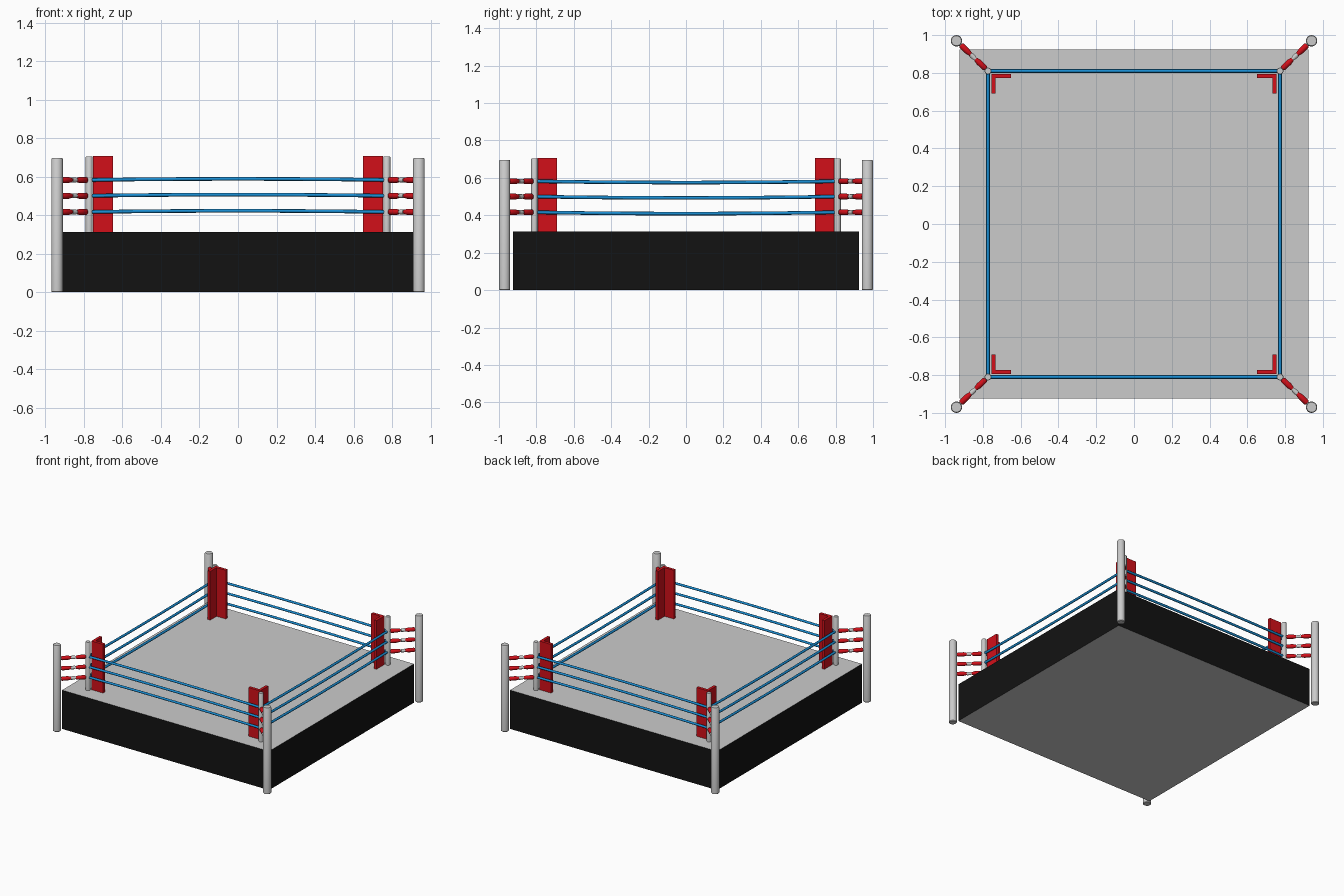
import bpy, bmesh
from mathutils import Vector, Matrix

if "Cube" in bpy.data.objects:
    bpy.data.objects.remove(bpy.data.objects["Cube"])


def material(name, rgb):
    m = bpy.data.materials.new(name)
    m.diffuse_color = (*rgb, 1)
    m.use_nodes = True
    m.node_tree.nodes["Principled BSDF"].inputs["Base Color"].default_value = m.diffuse_color
    return m


RED = material("red_vinyl", (0.65, 0.005, 0.01))
BLUE = material("blue_rope", (0.01, 0.27, 0.65))
BLACK = material("black_skirt", (0.006, 0.006, 0.006))
GREY = material("grey_canvas", (0.6, 0.6, 0.6))


def finish(name, bm, mats=(), smooth=False):
    bmesh.ops.recalc_face_normals(bm, faces=bm.faces)
    me = bpy.data.meshes.new(name)
    bm.to_mesh(me)
    bm.free()
    for m in mats:
        me.materials.append(m)
    ob = bpy.data.objects.new(name, me)
    bpy.context.collection.objects.link(ob)
    if smooth:
        bpy.ops.object.select_all(action='DESELECT')
        ob.select_set(True)
        bpy.context.view_layer.objects.active = ob
        bpy.ops.object.shade_smooth_by_angle(angle=0.7)
    return ob


def lathe(name, start, axis, profile, sides, mat=None):
    """Closed round solid along axis; profile is (distance, radius) pairs."""
    bm = bmesh.new()
    turn = Vector((0, 0, 1)).rotation_difference(axis).to_matrix()
    rings = []
    for d, r in profile:
        ring = []
        for i in range(sides):
            spin = Matrix.Rotation(6.2831853 * i / sides, 3, 'Z')
            ring.append(bm.verts.new(start + turn @ (spin @ Vector((r, 0, 0)) + Vector((0, 0, d)))))
        rings.append(ring)
    for a, b in zip(rings, rings[1:]):
        for i in range(sides):
            j = (i + 1) % sides
            bm.faces.new((a[i], a[j], b[j], b[i]))
    bm.faces.new(rings[0])
    bm.faces.new(rings[-1])
    return finish(name, bm, [mat] if mat else [], True)


def rope(name, a, b, bow):
    """Slightly bowed rope between two inner posts."""
    cu = bpy.data.curves.new(name, 'CURVE')
    cu.dimensions = '3D'
    cu.bevel_depth = 0.0095
    cu.bevel_resolution = 2
    cu.use_fill_caps = True
    sp = cu.splines.new('POLY')
    sp.points.add(6)
    for i, p in enumerate(sp.points):
        t = i / 6
        v = a.lerp(b, t) + Vector((0, 0, bow * 4 * t * (1 - t)))
        p.co = (*v, 1)
    cu.materials.append(BLUE)
    ob = bpy.data.objects.new(name, cu)
    bpy.context.collection.objects.link(ob)


DECK = 0.313
PX, PY = 0.94, 0.97      # outer posts
IX, IY = 0.773, 0.81     # inner posts
LEVELS = (0.416, 0.50, 0.582)

# Platform with grey canvas and black skirt
bm = bmesh.new()
bmesh.ops.create_cube(bm, size=1)
bmesh.ops.scale(bm, vec=(1.85, 1.85, DECK), verts=bm.verts)
bmesh.ops.translate(bm, vec=(0, 0, DECK / 2), verts=bm.verts)
for f in bm.faces:
    f.material_index = 0 if abs(f.normal.z) > 0.5 else 1
finish("platform", bm, (GREY, BLACK))

up = Vector((0, 0, 1))
for sx in (-1, 1):
    for sy in (-1, 1):
        # Posts
        lathe("outer_post", Vector((sx * PX, sy * PY, 0)), up,
              [(0, 0.026), (0.004, 0.03), (0.691, 0.03), (0.697, 0.026)], 24)
        lathe("inner_post", Vector((sx * IX, sy * IY, DECK - 0.01)), up,
              [(0, 0.018), (0.397, 0.018), (0.4, 0.016)], 16)

        # L-shaped corner pad
        bm = bmesh.new()
        outline = [(0.754, 0.795), (0.65, 0.795), (0.65, 0.772),
                   (0.732, 0.772), (0.732, 0.69), (0.754, 0.69)]
        face = bm.faces.new([bm.verts.new((sx * x, sy * y, DECK)) for x, y in outline])
        ext = bmesh.ops.extrude_face_region(bm, geom=[face])
        bmesh.ops.translate(bm, vec=(0, 0, 0.706 - DECK),
                            verts=[v for v in ext["geom"] if isinstance(v, bmesh.types.BMVert)])
        finish("corner_pad", bm, [RED])

        # Turnbuckles between inner and outer posts
        for z in LEVELS:
            a = Vector((sx * IX, sy * IY, z))
            b = Vector((sx * PX, sy * PY, z))
            d = (b - a).normalized()
            n = (b - a).length
            lathe("turnbuckle_rod", a, d, [(0, 0.009), (n, 0.009)], 12)
            lathe("turnbuckle_nut", a, d, [(n * 0.42, 0.013), (n * 0.54, 0.013)], 12)
            sleeve = [(0, 0.012), (0.006, 0.016), (0.05, 0.016), (0.072, 0.011)]
            lathe("inner_sleeve", a + d * 0.018, d, sleeve, 12, RED)
            lathe("outer_sleeve", b - d * 0.032, -d, sleeve, 12, RED)

# Ropes on four sides
for z in LEVELS:
    for s in (-1, 1):
        rope("long_rope", Vector((s * IX, -IY, z)), Vector((s * IX, IY, z)), -0.007)
        rope("short_rope", Vector((-IX, s * IY, z)), Vector((IX, s * IY, z)), 0.006)
